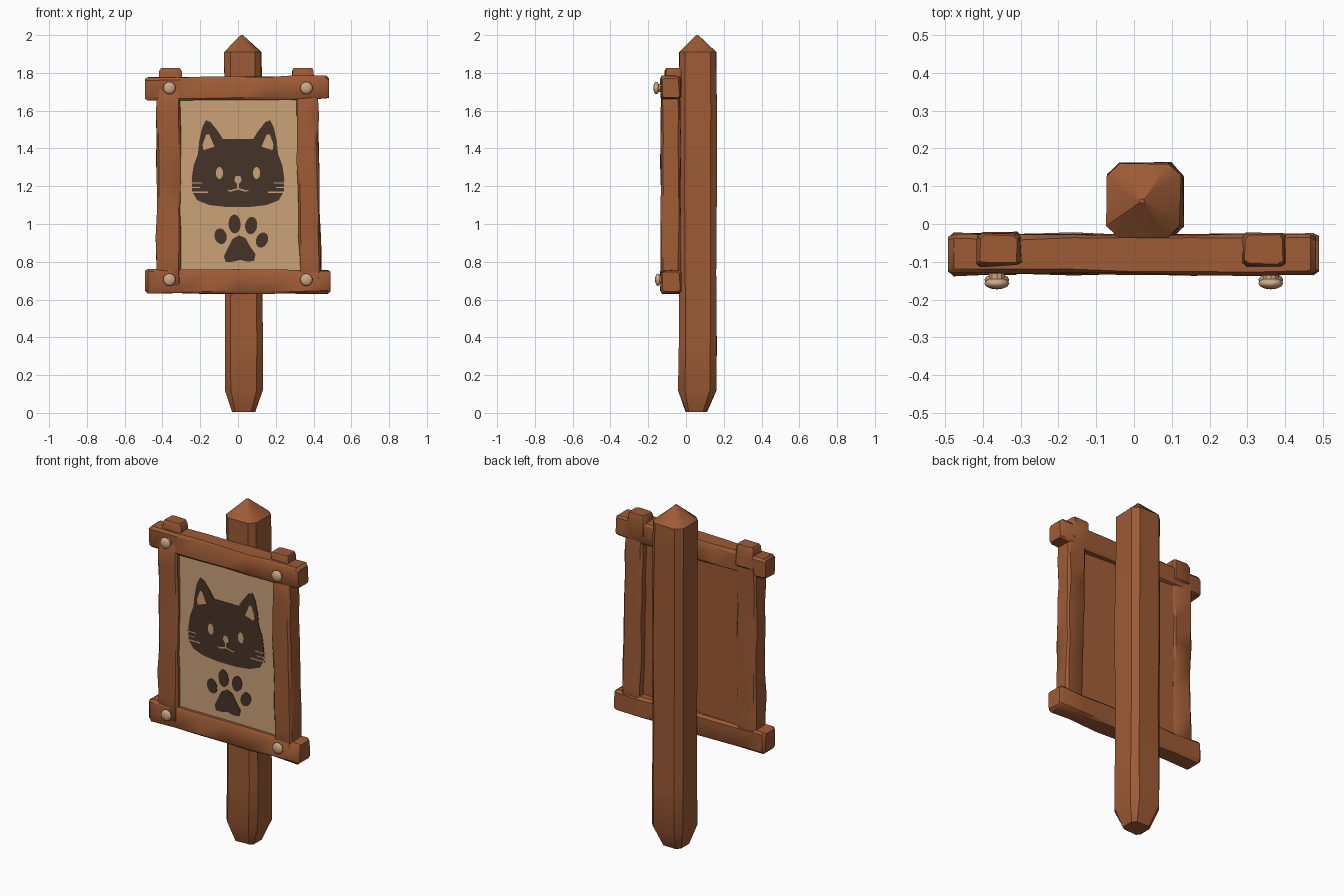
import bpy, bmesh, math, random
from mathutils import Vector

random.seed(4)
if "Cube" in bpy.data.objects:
    bpy.data.objects.remove(bpy.data.objects["Cube"], do_unlink=True)


def material(name, rgb):
    m = bpy.data.materials.new(name)
    m.use_nodes = True
    m.diffuse_color = (*rgb, 1)
    m.node_tree.nodes["Principled BSDF"].inputs["Base Color"].default_value = (*rgb, 1)
    return m


WOOD = material("warm wood", (0.34, 0.105, 0.036))
PAPER = material("parchment", (0.60, 0.36, 0.19))
INK = material("dark ink", (0.062, 0.034, 0.021))
PEG = material("pale peg", (0.62, 0.39, 0.24))


def finish(name, bm, mats, angle=35):
    bmesh.ops.recalc_face_normals(bm, faces=bm.faces)
    me = bpy.data.meshes.new(name)
    bm.to_mesh(me)
    bm.free()
    for m in mats:
        me.materials.append(m)
    me.shade_smooth()
    me.set_sharp_from_angle(angle=math.radians(angle))
    ob = bpy.data.objects.new(name, me)
    bpy.context.collection.objects.link(ob)
    return ob


def beam(name, axis, rings, chamfer=0.3, wobble=0.004):
    """Loft chamfered rectangles; ring = (position, centre, centre y, half width, half depth)."""
    bm = bmesh.new()
    k = 1 - chamfer
    section = [(1, -k), (1, k), (k, 1), (-k, 1), (-1, k), (-1, -k), (-k, -1), (k, -1)]
    loops = []
    for t, c, cy, hw, hd in rings:
        loop = []
        for u, v in section:
            w = c + u * hw + random.uniform(-wobble, wobble)
            y = cy + v * hd + random.uniform(-wobble, wobble)
            loop.append(bm.verts.new((t, y, w) if axis == "x" else (w, y, t)))
        loops.append(loop)
    for a, b in zip(loops, loops[1:]):
        for i in range(8):
            j = (i + 1) % 8
            bm.faces.new((a[i], a[j], b[j], b[i]))
    bm.faces.new(loops[0])
    bm.faces.new(loops[-1])
    return finish(name, bm, [WOOD])


def plank(name, axis, start, end, c0, c1, cy, hw, hd, count=6):
    """Worn straight timber with softened ends."""
    rings = []
    for i in range(count + 1):
        f = i / count
        s = random.uniform(0.93, 1.0)
        rings.append((start + 0.015 + (end - start - 0.03) * f, c0 + (c1 - c0) * f, cy, hw * s, hd * s))
    first, last = rings[0], rings[-1]
    rings.insert(0, (start, first[1], cy, hw * 0.8, hd * 0.8))
    rings.append((end, last[1], cy, hw * 0.8, hd * 0.8))
    return beam(name, axis, rings, 0.2)


# Pointed ground post
beam("post", "z", [
    (0.005, 0.03, 0.055, 0.062, 0.055), (0.12, 0.03, 0.06, 0.1, 0.1),
    (0.38, 0.03, 0.063, 0.1, 0.098), (0.75, 0.03, 0.062, 0.098, 0.099),
    (1.2, 0.03, 0.063, 0.1, 0.1), (1.6, 0.028, 0.063, 0.098, 0.098),
    (1.91, 0.026, 0.063, 0.097, 0.098), (2.0, 0.022, 0.06, 0.006, 0.006)], 0.32, 0.003)

# Frame timbers
plank("top_rail", "x", -0.492, 0.482, 1.716, 1.722, -0.081, 0.064, 0.055)
plank("bottom_rail", "x", -0.492, 0.49, 0.697, 0.693, -0.081, 0.065, 0.057)
plank("right_stile", "z", 0.66, 1.72, -0.367, -0.367, -0.081, 0.066, 0.053, 8)
plank("left_stile", "z", 0.66, 1.72, 0.385, 0.365, -0.081, 0.06, 0.053, 8)
for name, x in (("right_stile_top", -0.357), ("left_stile_top", 0.343)):
    plank(name, "z", 1.69, 1.825, x, x, -0.068, 0.06, 0.045, 2)

# Panel with parchment front and a slanted wooden back
FRONT = -0.108
bm = bmesh.new()
bmesh.ops.create_cube(bm, size=1)
for v in bm.verts:
    x = v.co.x * 0.76
    back = -0.055 - 0.055 * x
    v.co = Vector((x + 0.01, FRONT if v.co.y < 0 else back, 1.2 + v.co.z * 0.98))
bm.normal_update()
for f in bm.faces:
    f.material_index = 1 if f.normal.y < -0.9 else 0
finish("panel", bm, [WOOD, PAPER])


def plates(name, mat, outlines, lift):
    """Thin flat shapes lying on the panel front, outlines given in x and z."""
    bm = bmesh.new()
    for pts in outlines:
        face = bm.faces.new([bm.verts.new((x, FRONT - lift, z)) for x, z in pts])
        ext = bmesh.ops.extrude_face_region(bm, geom=[face])
        for g in ext["geom"]:
            if isinstance(g, bmesh.types.BMVert):
                g.co.y = FRONT + 0.001
    return finish(name, bm, [mat], 20)


def oval(x, z, rx, rz, tilt=0.0, n=16):
    pts = []
    for i in range(n):
        a = math.tau * i / n
        u, v = rx * math.cos(a), rz * math.sin(a)
        pts.append((x + u * math.cos(tilt) - v * math.sin(tilt),
                    z + u * math.sin(tilt) + v * math.cos(tilt)))
    return pts


def bar(x0, x1, z, h):
    return [(x0, z), (x1, z), (x1, z + h), (x0, z + h)]


# Painted cat head
half = [(0.08, 1.45), (0.105, 1.49), (0.145, 1.54), (0.17, 1.55), (0.19, 1.51), (0.205, 1.44),
        (0.212, 1.37), (0.235, 1.31), (0.245, 1.24), (0.242, 1.17), (0.215, 1.125), (0.15, 1.1), (0.06, 1.09)]
plates("cat_head", INK, [half[::1] + [(-x, z) for x, z in reversed(half)]], 0.003)

# Pale face details
details = [[(-0.012, 1.255), (0.012, 1.255), (0.02, 1.23), (0, 1.205), (-0.02, 1.23)],
           bar(-0.005, 0.005, 1.185, 0.025)]
for s in (-1, 1):
    details += [
        oval(s * 0.098, 1.27, 0.019, 0.032),
        [(s * x, z) for x, z in ((0.152, 1.475), (0.168, 1.475), (0.188, 1.42), (0.183, 1.39), (0.125, 1.41))],
        [(s * x, z) for x, z in ((0.0, 1.182), (0.045, 1.17), (0.06, 1.183), (0.045, 1.178), (0.0, 1.19))],
        bar(s * 0.19, s * 0.25, 1.215, 0.006),
        bar(s * 0.2, s * 0.25, 1.19, 0.006),
        bar(s * 0.16, s * 0.25, 1.165, 0.008),
    ]
plates("cat_face_details", PAPER, details, 0.005)

# Painted paw print
pad = [(-0.065, 0.80), (-0.075, 0.83), (-0.055, 0.87), (-0.03, 0.92), (0.005, 0.94), (0.04, 0.925),
       (0.065, 0.88), (0.093, 0.84), (0.085, 0.805), (0.05, 0.80), (0.01, 0.81), (-0.03, 0.80)]
toes = [oval(-0.092, 0.935, 0.032, 0.042, 0.25), oval(-0.018, 1.0, 0.032, 0.05, 0.05),
        oval(0.07, 0.992, 0.032, 0.046, -0.15), oval(0.127, 0.915, 0.031, 0.042, -0.4)]
plates("paw_print", INK, [pad] + toes, 0.003)

# Round-headed pegs at the frame corners
for zname, z, tip in (("top", 1.72, -0.157), ("bottom", 0.705, -0.148)):
    for side, x in (("right", -0.363), ("left", 0.362)):
        bm = bmesh.new()
        bmesh.ops.create_uvsphere(bm, u_segments=12, v_segments=8, radius=1)
        for v in bm.verts:
            v.co = Vector((x + v.co.x * 0.033, tip + v.co.y * 0.016, z + v.co.z * 0.033))
        finish(f"{zname}_{side}_peg", bm, [PEG], 60)
        bm = bmesh.new()
        bmesh.ops.create_cone(bm, cap_ends=True, segments=10, radius1=0.022, radius2=0.022, depth=0.05)
        for v in bm.verts:
            v.co = Vector((x + v.co.x, tip + 0.025 + v.co.z, z + v.co.y))
        finish(f"{zname}_{side}_peg_shank", bm, [PEG])
